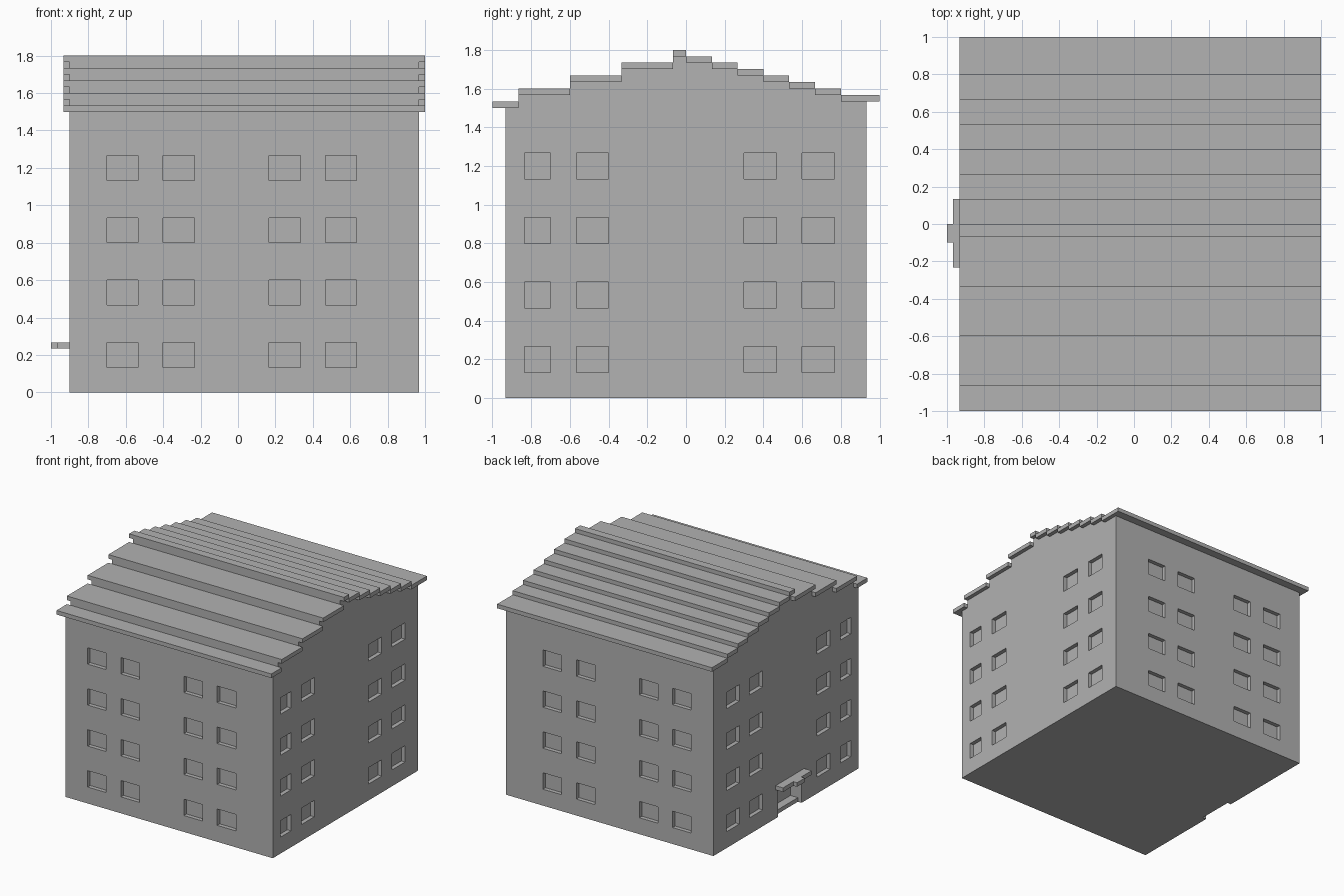
import bpy
import bmesh
from mathutils import Matrix, Vector

cube = bpy.data.objects.get("Cube")
if cube:
    bpy.data.objects.remove(cube, do_unlink=True)

U = 1 / 30  # building module: slab thickness, overhang and reveal depth

grey = bpy.data.materials.new("plain grey")
grey.use_nodes = True
grey.diffuse_color = (0.445, 0.445, 0.445, 1)
for node in grey.node_tree.nodes:
    if node.type == 'BSDF_PRINCIPLED':
        node.inputs["Base Color"].default_value = grey.diffuse_color
        node.inputs["Roughness"].default_value = 0.8


def finish(name, bm):
    bmesh.ops.recalc_face_normals(bm, faces=bm.faces)
    mesh = bpy.data.meshes.new(name)
    bm.to_mesh(mesh)
    bm.free()
    mesh.materials.append(grey)
    obj = bpy.data.objects.new(name, mesh)
    bpy.context.collection.objects.link(obj)
    return obj


def boxes(name, spans):
    """One object from boxes given as (x0, x1, y0, y1, z0, z1) in modules."""
    bm = bmesh.new()
    for x0, x1, y0, y1, z0, z1 in spans:
        centre = Vector((x0 + x1, y0 + y1, z0 + z1)) * U / 2
        size = Vector((x1 - x0, y1 - y0, z1 - z0)) * U
        bmesh.ops.create_cube(bm, size=1, matrix=Matrix.Translation(centre) @ Matrix.Diagonal(size).to_4x4())
    return finish(name, bm)


def cut(target, spans):
    """Cut boxes out of the target and drop the cutter."""
    cutter = boxes("cutter", spans)
    cutter.hide_render = True
    mod = target.modifiers.new("openings", 'BOOLEAN')
    mod.operation, mod.solver, mod.object = 'DIFFERENCE', 'EXACT', cutter
    bpy.context.view_layer.update()
    deps = bpy.context.evaluated_depsgraph_get()
    mesh = bpy.data.meshes.new_from_object(target.evaluated_get(deps))
    target.modifiers.clear()
    target.data = mesh
    bpy.data.objects.remove(cutter, do_unlink=True)


# Roof steps: (front edge, back edge, underside), in modules
steps = [(-29, -26, 45), (-26, -18, 47), (-18, -10, 49), (-10, -2, 51), (-2, 0, 53)]
steps += [(4 * i, 4 * i + 4, 52 - i) for i in range(6)] + [(24, 29, 46)]

# Roof slabs, the outer two overhanging the walls
for n, (y0, y1, z) in enumerate(steps):
    y0 -= (n == 0)
    y1 += (n == len(steps) - 1)
    boxes(f"roof_slab_{n + 1}", [(-28, 30, y0, y1, z, z + 1)])

# Walls: stepped gable profile extruded along x
bm = bmesh.new()
profile = [(-28, 0)]
profile[0] = (-28, 0)
outline = [(-28, 0)] + [p for y0, y1, z in steps for p in ((max(y0, -28), z), (min(y1, 28), z))] + [(28, 0)]
verts = [bm.verts.new((-27 * U, y * U, z * U)) for y, z in outline]
face = bm.faces.new(verts)
ext = bmesh.ops.extrude_face_region(bm, geom=[face])
moved = [v for v in ext["geom"] if isinstance(v, bmesh.types.BMVert)]
bmesh.ops.translate(bm, verts=moved, vec=(56 * U, 0, 0))
walls = finish("walls", bm)

# Window recesses on all four sides, four floors
windows = []
for floor in range(4):
    z0 = 4 + 10 * floor
    z1 = z0 + 4
    for x0, x1 in ((-21, -16), (-12, -7), (5, 10), (14, 19)):
        windows += [(x0, x1, -30, -27, z0, z1), (x0, x1, 27, 30, z0, z1)]
    for y0, y1 in ((-25, -21), (-17, -12), (9, 14), (18, 23)):
        windows += [(-30, -26, y0, y1, z0, z1), (28, 31, y0, y1, z0, z1)]
cut(walls, windows)

# Entrance: shallow opening down to the ground, deeper above the doorstep
cut(walls, [(-30, -26, -6, 3, -2, 7)])
cut(walls, [(-30, -24, -6, 3, 1, 7)])

# Entrance canopy with its narrow front tab
boxes("entrance_canopy", [(-29, -27, -7, 4, 7, 8)])
boxes("entrance_canopy_tab", [(-30, -29, -3, 0, 7, 8)])
